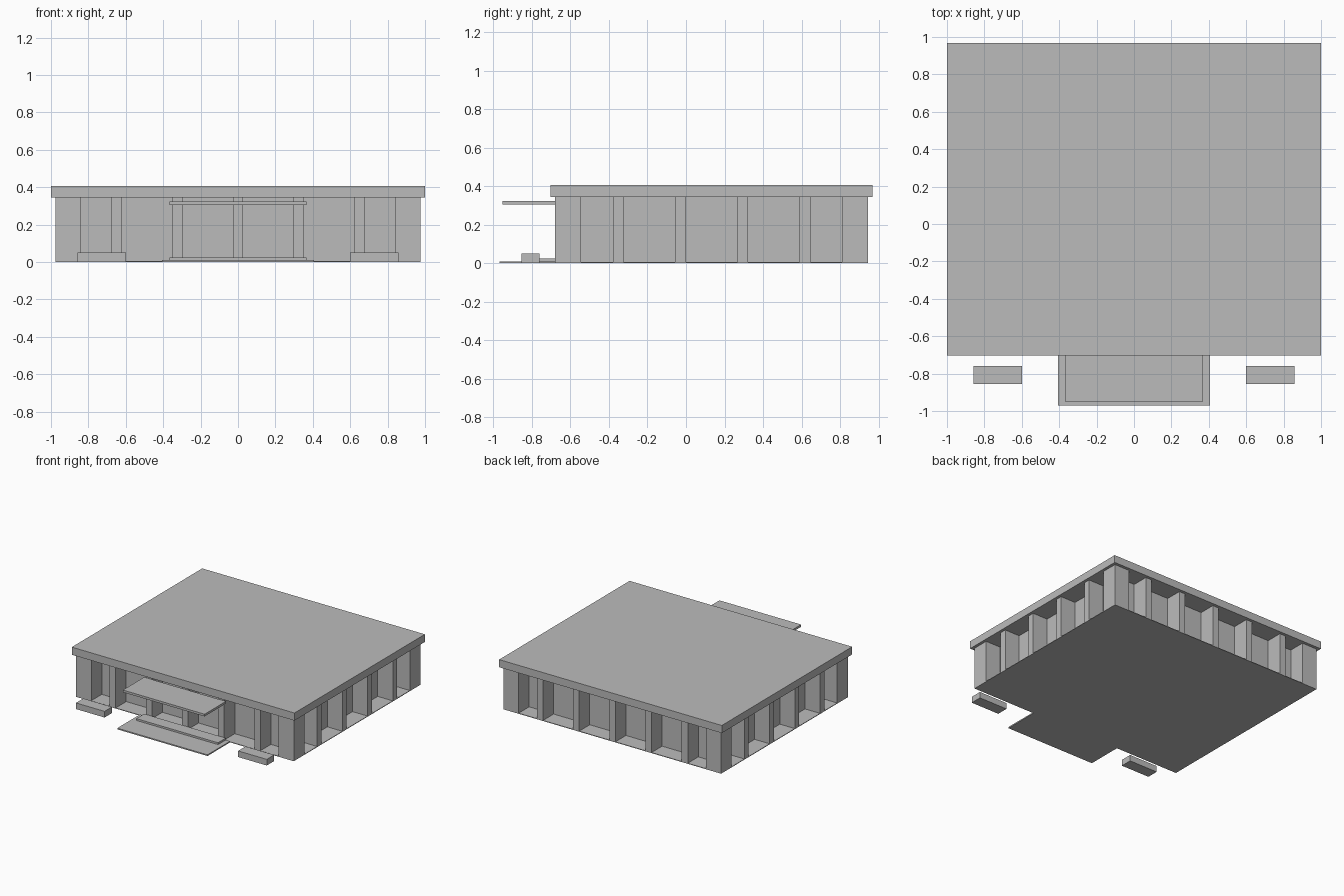
import bpy
import bmesh
from mathutils import Matrix, Vector

cube = bpy.data.objects.get("Cube")
if cube:
    bpy.data.objects.remove(cube, do_unlink=True)

# One flat concrete colour
GREY = (0.5, 0.5, 0.5, 1)
concrete = bpy.data.materials.new("concrete grey")
concrete.use_nodes = True
concrete.diffuse_color = GREY
concrete.node_tree.nodes["Principled BSDF"].inputs["Base Color"].default_value = GREY


def boxes(name, spans):
    """One object made of boxes, each given as x, y and z ranges."""
    bm = bmesh.new()
    for span in spans:
        size = Vector([b - a for a, b in span])
        mid = Vector([(a + b) / 2 for a, b in span])
        bmesh.ops.create_cube(bm, size=1, matrix=Matrix.Translation(mid) @ Matrix.Diagonal(size.to_4d()))
    mesh = bpy.data.meshes.new(name)
    bm.to_mesh(mesh)
    bm.free()
    mesh.materials.append(concrete)
    obj = bpy.data.objects.new(name, mesh)
    bpy.context.collection.objects.link(obj)
    return obj


# Main dimensions
X = 0.977
FRONT, BACK = -0.68, 0.945
DEPTH = 0.135
PILLAR = 0.0275
SLAB, EAVES, TOP = 0.005, 0.345, 0.407
wall_z = (SLAB, EAVES)

# Floor, recessed walls and overhanging roof
boxes("floor_slab", [((-X, X), (FRONT, BACK), (0, SLAB))])
boxes("recessed_walls", [((-X + DEPTH, X - DEPTH), (FRONT + DEPTH, BACK - DEPTH), wall_z)])
boxes("roof", [((-1, 1), (FRONT - 0.024, BACK + 0.024), (EAVES, TOP))])

# Square piers at the corners
x_ends = [(-X, -X + DEPTH), (X - DEPTH, X)]
y_ends = [(FRONT, FRONT + DEPTH), (BACK - DEPTH, BACK)]
boxes("corner_piers", [(x, y, wall_z) for x in x_ends for y in y_ends])

# Evenly spaced fins along each facade
front_back = [i * 0.325 for i in range(-2, 3)]
sides = [-0.352 + i * 0.3233 for i in range(4)]
boxes("front_and_back_fins",
      [((c - PILLAR, c + PILLAR), y, wall_z) for c in front_back for y in y_ends])
boxes("side_fins",
      [(x, (c - PILLAR, c + PILLAR), wall_z) for c in sides for x in x_ends])

# Entrance steps and canopy
boxes("lower_step", [((-0.405, 0.405), (-0.97, FRONT), (0, 0.01))])
boxes("upper_step", [((-0.367, 0.367), (-0.78, FRONT), (0.01, 0.025))])
boxes("entrance_canopy", [((-0.367, 0.367), (-0.953, FRONT), (0.305, 0.323))])

# Low planters on both sides of the entrance
for side, x in (("left", (0.6, 0.857)), ("right", (-0.857, -0.6))):
    boxes(side + "_planter", [(x, (-0.855, -0.76), (0, 0.05))])
